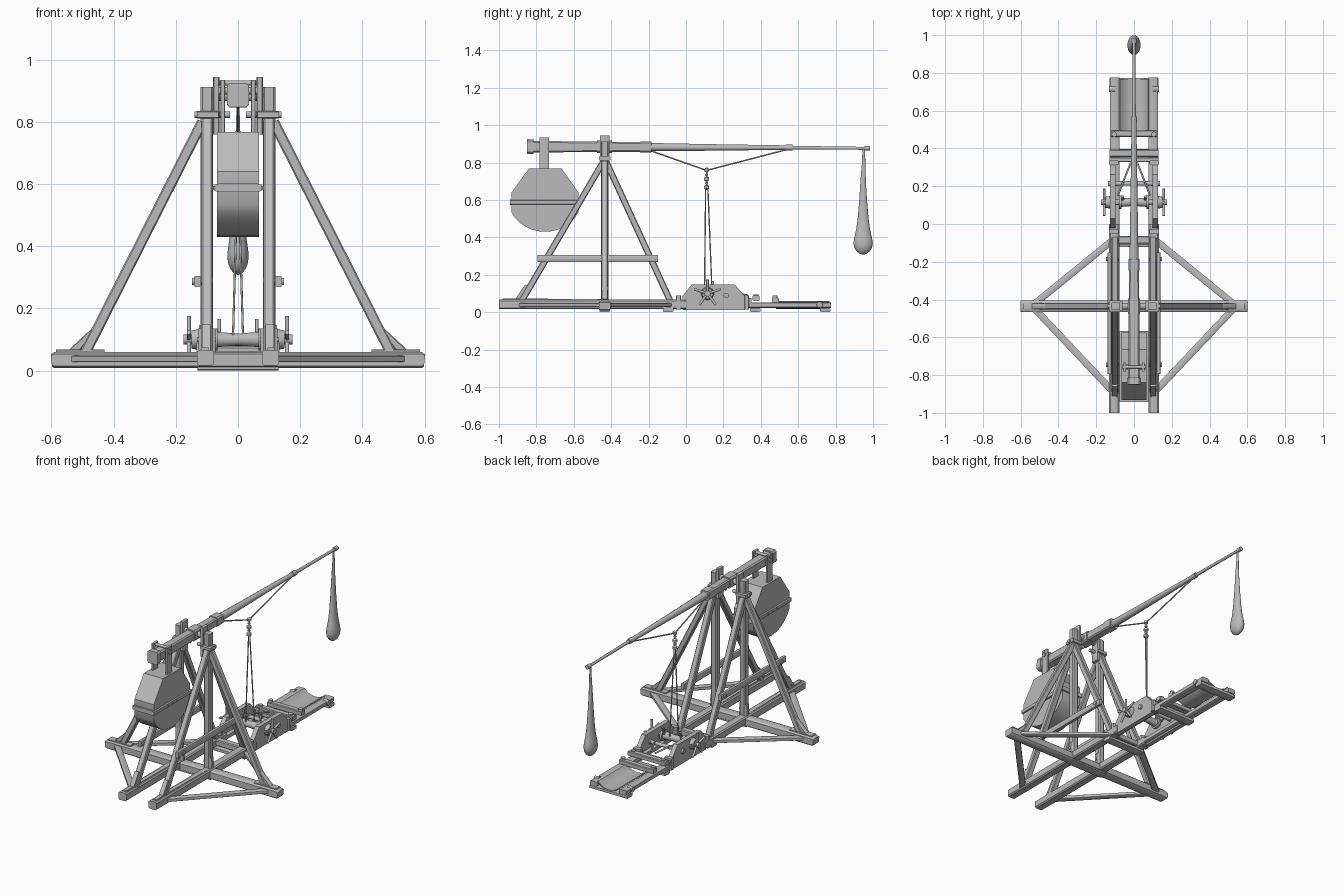
import bpy, bmesh, math
from mathutils import Vector

if "Cube" in bpy.data.objects:
    bpy.data.objects.remove(bpy.data.objects["Cube"])

grey = bpy.data.materials.new("plain grey")
grey.diffuse_color = (0.5, 0.5, 0.5, 1)
grey.use_nodes = True
grey.node_tree.nodes["Principled BSDF"].inputs["Base Color"].default_value = grey.diffuse_color

C = 0.37
BEAM = [(-C, -.5), (C, -.5), (.5, -C), (.5, C), (C, .5), (-C, .5), (-.5, C), (-.5, -C)]


def ring(n):
    return [(.5 * math.cos(2 * math.pi * (i + .5) / n), .5 * math.sin(2 * math.pi * (i + .5) / n))
            for i in range(n)]


ROUND = ring(12)


def sweep(name, pts, sizes, prof=BEAM):
    """Carry a profile along points; sizes are (horizontal width, other width) per point."""
    pts = [Vector(p) for p in pts]
    if not isinstance(sizes, list):
        sizes = [sizes] * len(pts)
    bm = bmesh.new()
    rows = []
    for i, p in enumerate(pts):
        d = (pts[min(i + 1, len(pts) - 1)] - pts[max(i - 1, 0)]).normalized()
        ref = Vector((0, 1, 0)) if abs(d.z) > .99 else Vector((0, 0, 1))
        side = d.cross(ref).normalized()
        up = side.cross(d)
        w, h = sizes[i]
        rows.append([bm.verts.new(p + side * a * w + up * b * h) for a, b in prof])
    n = len(prof)
    for a, b in zip(rows, rows[1:]):
        for k in range(n):
            bm.faces.new((a[k], a[(k + 1) % n], b[(k + 1) % n], b[k]))
    bm.faces.new(rows[0])
    bm.faces.new(rows[-1])
    bmesh.ops.recalc_face_normals(bm, faces=bm.faces)
    me = bpy.data.meshes.new(name)
    bm.to_mesh(me)
    bm.free()
    me.materials.append(grey)
    ob = bpy.data.objects.new(name, me)
    bpy.context.collection.objects.link(ob)
    return ob


def beam(name, p, q, w, h):
    return sweep(name, [p, q], (w, h))


def rod(name, p, q, r, r2=None):
    r2 = r if r2 is None else r2
    return sweep(name, [p, q], [(2 * r, 2 * r), (2 * r2, 2 * r2)], ROUND)


def plate(name, x0, x1, outline):
    """Flat side plate: a y-z outline given thickness along x."""
    return sweep(name, [(max(x0, x1), 0, 0), (min(x0, x1), 0, 0)], (1, 1), outline)


Y = -0.435   # line of the uprights
WY, WZ = 0.115, 0.10   # winch axle

for s in (-1, 1):
    # base rails and rear track
    beam("base_rail", (s * .105, -1, .042), (s * .105, 0, .042), .055, .05)
    beam("rail_top_strip", (s * .105, -.98, .068), (s * .105, -.08, .06), .025, .012)
    beam("track_rail", (s * .102, -.06, .038), (s * .102, .775, .038), .048, .03)
    # uprights with cheeks that hold the axle
    beam("upright", (s * .10, Y, .01), (s * .10, Y, .912), .04, .04)
    beam("axle_cheek", (s * .07, Y, .76), (s * .07, Y, .945), .02, .05)
    beam("upright_collar", (s * .062, Y, .823), (s * .132, Y, .823), .062, .024)
    rod("collar_bolt", (s * .025, Y, .823), (s * .14, Y, .823), .011)
    beam("upright_foot_block", (s * .10, Y, .05), (s * .10, Y, .135), .054, .026)
    rod("upright_foot_bolt", (s * .07, Y, .10), (s * .132, Y, .10), .009)
    # sloping braces
    beam("side_brace", (s * .115, Y, .80), (s * .495, Y, .05), .036, .034)
    beam("front_brace", (s * .10, Y - .01, .80), (s * .10, -.885, .05), .036, .034)
    beam("rear_brace", (s * .10, Y + .01, .80), (s * .10, -.075, .04), .036, .034)
    plate("front_brace_wedge", s * .088, s * .116,
          [(-.92, .06), (-.885, .06), (-.842, .14), (-.86, .148)])
    sweep("side_brace_wedge", [(s * .53, Y, .06), (s * .465, Y, .132)],
          [(.03, .03), (.03, .012)])
    beam("side_foot_plate", (s * .43, Y, .062), (s * .585, Y, .062), .04, .012)
    # horizontal tie on the A frame, with bolts
    beam("tie_bar", (s * .13, -.795, .287), (s * .13, -.15, .287), .022, .036)
    for y in (-.745, -.185):
        rod("tie_bolt", (s * .08, y, .287), (s * .148, y, .287), .012)
    # diagonal ground braces
    beam("ground_brace_front", (s * .53, Y - .01, .038), (s * .10, -.90, .038), .036, .022)
    beam("ground_brace_rear", (s * .53, Y + .01, .038), (s * .10, -.075, .038), .036, .022)
    # counterweight hangers
    beam("hanger_strap", (s * .049, -.757, .74), (s * .049, -.757, .935), .014, .05)
    rod("hanger_bolt", (s * .03, -.757, .90), (s * .062, -.757, .90), .013)
    # winch side walls
    plate("winch_wall", s * .098, s * .126,
          [(-.02, .012), (.315, .012), (.315, .085), (.262, .147), (.03, .147), (-.02, .085)])
    for y in (-.04, .325):
        beam("winch_wall_post", (s * .108, y, .015), (s * .108, y, .088), .05, .026)
    rod("winch_hub", (s * .12, WY, WZ), (s * .15, WY, WZ), .036, .03)
    rod("winch_axle_end", (s * .145, WY, WZ), (s * .175, WY, WZ), .016)
    for k in range(5):
        a = math.radians(90 + 72 * k)
        rod("winch_handle", (s * .158, WY, WZ),
            (s * .158, WY + .075 * math.cos(a), WZ + .075 * math.sin(a)), .007)
    rod("ratchet_wheel", (s * .066, WY, WZ), (s * .08, WY, WZ), .036)
    beam("ratchet_pawl", (s * .06, WY + .01, WZ), (s * .06, WY + .03, .165), .012, .012)
    rod("second_axle_cap", (s * .09, .215, .09), (s * .138, .215, .09), .014)
    sweep("rope_yoke", [(s * .085, .15, .10), (s * .055, .23, .11), (s * .015, .33, .09)],
          (.01, .01), ROUND)
    for y, z in ((.375, .085), (.475, .078)):
        rod("track_bolt", (s * .105, y, z - .02), (s * .105, y, z + .01), .014)
    rod("track_end_bolt", (s * .10, .715, .04), (s * .133, .715, .04), .02, .016)
    # hoist ropes down to the drum
    rod("hoist_rope", (0, WY - .004 + s * .006, .665),
        (s * .016, WY + .004 + s * .02, .115), .0035)

# cross pieces of the base
sweep("main_cross_beam", [(-.6, Y, .033), (-.59, Y, .034), (.59, Y, .034), (.6, Y, .033)],
      [(.062, .04), (.062, .052), (.062, .052), (.062, .04)])
beam("rear_cross_beam", (-.115, -.085, .045), (.115, -.085, .045), .045, .036)
for y in (Y, -.095, .37, .745):
    beam("foot_sleeper", (-.13, y, .012), (.13, y, .012), .055, .022)
beam("track_cross_beam", (-.13, .375, .075), (.13, .375, .075), .038, .028)
beam("track_cross_beam_low", (-.13, .34, .062), (.13, .34, .062), .022, .03)
beam("track_stop", (-.12, .478, .062), (.12, .478, .062), .036, .03)

# hollowed shot trough
arc = [math.radians(-50 + 10 * i) for i in range(11)]
outer = [(.104 * math.sin(a), .122 - .104 * math.cos(a)) for a in arc]
inner = [(.098 * math.sin(a), .122 - .098 * math.cos(a)) for a in reversed(arc)]
sweep("shot_trough", [(0, .48, 0), (0, .768, 0)], (1, 1), outer + inner)

# winch drum and second axle
sweep("winch_drum", [(x, WY, WZ) for x in (-.10, -.068, -.066, 0, .066, .068, .10)],
      [(.03, .03), (.03, .03), (.05, .05), (.04, .04), (.05, .05), (.03, .03), (.03, .03)], ROUND)
rod("second_axle", (-.10, .215, .09), (.10, .215, .09), .012)

# throwing arm: squared heavy part, tapering pole
sweep("arm_butt", [(0, -.83, .885), (0, -.20, .883)], [(.062, .062), (.052, .05)])
beam("arm_butt_band", (0, -.85, .886), (0, -.815, .885), .072, .078)
beam("arm_axle_band", (0, Y - .04, .885), (0, Y + .04, .885), .066, .066)
beam("arm_joint_band", (0, -.245, .884), (0, -.185, .883), .06, .058)
sweep("arm_pole", [(0, -.22, .883), (0, .1, .881), (0, .56, .88)],
      [(.05, .046), (.04, .037), (.026, .024)], ROUND)
rod("arm_pole_ring", (0, .535, .88), (0, .57, .88), .016)
rod("arm_tip", (0, .55, .88), (0, .965, .876), .010, .008)
rod("arm_tip_ring", (0, .955, .877), (0, .985, .877), .013)
rod("arm_axle", (-.10, Y, .885), (.10, Y, .885), .018)

# counterweight with a rounded belly
belly = []
for i in range(13):
    a = math.radians(205 + 130 * i / 12)
    belly.append((-.754 + .179 * math.cos(a) / math.cos(math.radians(25)),
                  .61 + .18 * math.sin(a)))
plate("counterweight", -.067, .067,
      belly + [(-.575, .64), (-.665, .768), (-.84, .768), (-.933, .64)])
beam("counterweight_band", (0, -.942, .588), (0, -.566, .588), .152, .028)
rod("hanger_pin", (-.06, -.757, .925), (.06, -.757, .925), .009)
for s in (-1, 1):
    for y in (-.80, -.757, -.71):
        rod("band_rivet", (s * .07, y, .588), (s * .08, y, .588), .006)

# bridle rope and pulley blocks
sweep("bridle_rope", [(0, -.185, .862), (0, .11, .758), (0, .56, .875)], (.008, .008), ROUND)
for z, r in ((.76, .013), (.735, .008), (.712, .014), (.69, .008), (.668, .014)):
    sweep("pulley_block", [(0, .11, z - r), (0, .11, z - r * .5), (0, .11, z + r * .5), (0, .11, z + r)],
          [(.4 * r, .4 * r), (2 * r, 2 * r), (2 * r, 2 * r), (.4 * r, .4 * r)], ROUND)
rod("pulley_link", (0, .11, .66), (0, .11, .76), .004)

# sling and shot pouch
prof = [(.872, .006), (.80, .009), (.70, .014), (.60, .02), (.50, .028), (.44, .036), (.40, .045),
        (.37, .050), (.345, .046), (.325, .034), (.312, .017), (.308, .003)]
sweep("sling_pouch", [(0, .947 if z < .8 else .95, z) for z, r in prof],
      [(r * 1.4, r * 2.1) for z, r in prof], ring(20))

bpy.ops.object.select_all(action='SELECT')
bpy.context.view_layer.objects.active = bpy.context.selected_objects[0]
bpy.ops.object.shade_smooth_by_angle(angle=math.radians(35))
